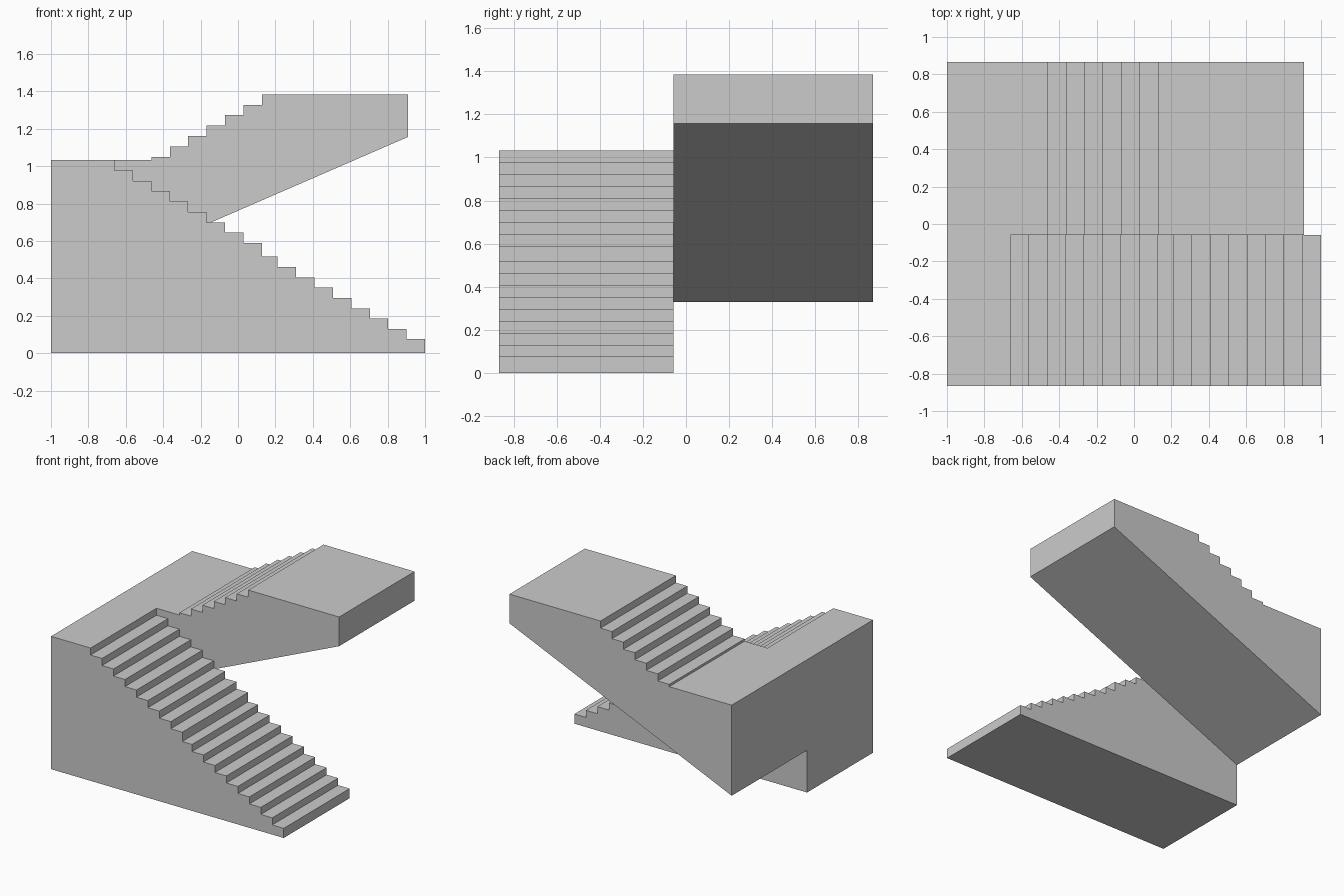
import bpy, bmesh

if "Cube" in bpy.data.objects:
    bpy.data.objects.remove(bpy.data.objects["Cube"])


def steps(x, z, dx, dz, count):
    """Zigzag points: each step rises dz, then runs dx."""
    pts = []
    for i in range(count):
        pts += [(x + i * dx, z + i * dz), (x + (i + 1) * dx, z + i * dz)]
    return pts


def prism(name, profile, y0, y1):
    """Extrude an x-z profile from y0 to y1."""
    bm = bmesh.new()
    face = bm.faces.new([bm.verts.new((x, y0, z)) for x, z in profile])
    ext = bmesh.ops.extrude_face_region(bm, geom=[face])
    verts = [g for g in ext["geom"] if isinstance(g, bmesh.types.BMVert)]
    bmesh.ops.translate(bm, verts=verts, vec=(0, y1 - y0, 0))
    bmesh.ops.recalc_face_normals(bm, faces=bm.faces)
    mesh = bpy.data.meshes.new(name)
    bm.to_mesh(mesh)
    bm.free()
    obj = bpy.data.objects.new(name, mesh)
    bpy.context.collection.objects.link(obj)
    return obj


Y_FRONT, Y_SPLIT, Y_BACK = -0.867, -0.058, 0.867

# Lower flight: two runs of nine treads climbing to the left, solid to the ground
lower = [(-1, 0), (1, 0)]
lower += steps(1.0, 0.075, -0.0985, 0.0551, 8)
lower += [(0.212, 0.516), (0.128, 0.516)]
lower += steps(0.128, 0.589, -0.0985, 0.0555, 8)
lower += [(-0.66, 1.032), (-1, 1.032)]
prism("lower_flight", lower, Y_FRONT, Y_SPLIT)

# Upper flight: half landing, steps climbing to the right, top landing, sloped soffit
upper = [(-1, 0.328), (0.91, 1.157), (0.91, 1.384), (0.128, 1.384)]
upper += steps(-0.463, 1.05, 0.0985, 0.0557, 6)[::-1]
upper += [(-0.463, 1.032), (-1, 1.032)]
prism("upper_flight", upper, Y_SPLIT, Y_BACK)
